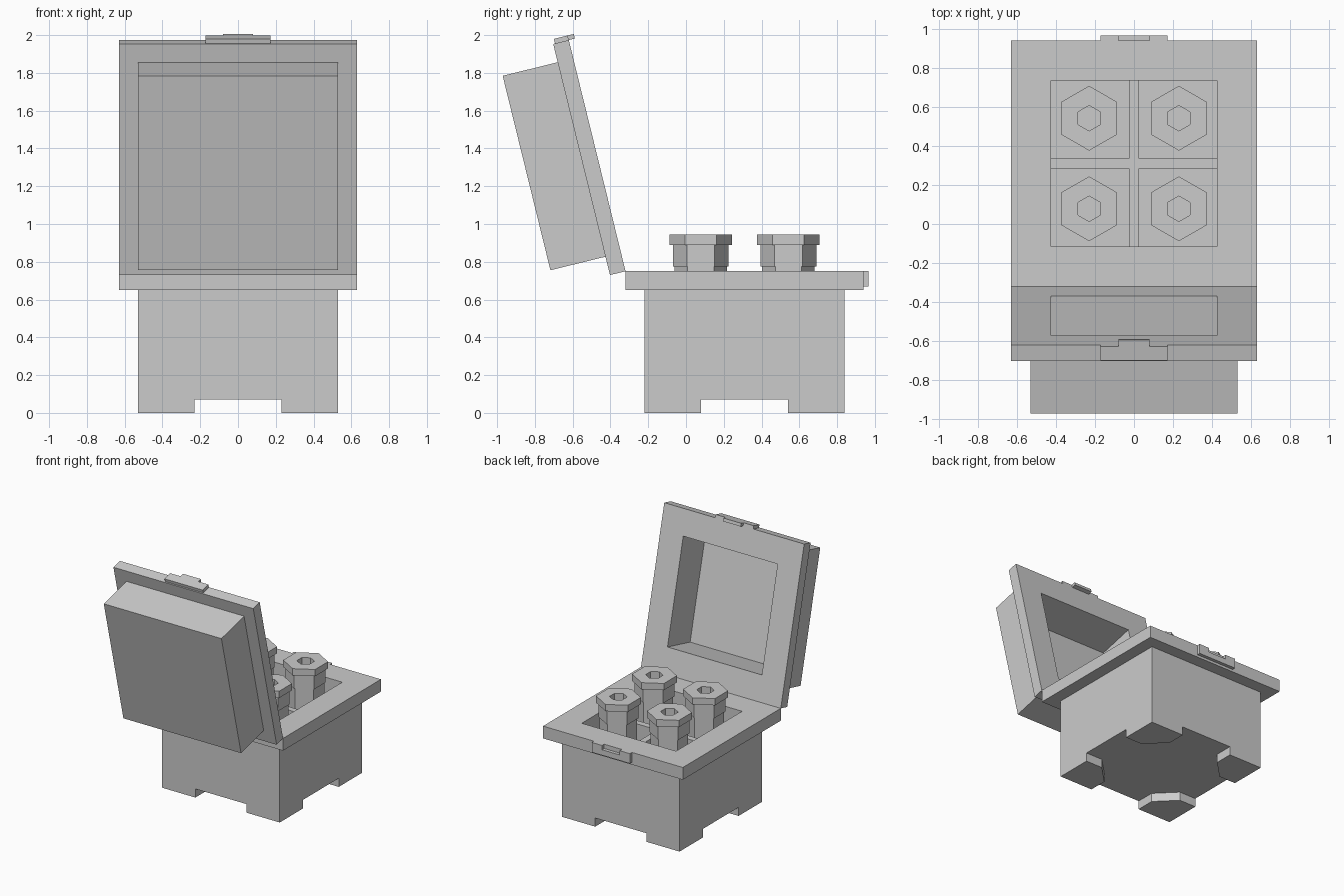
import bpy, bmesh
from math import cos, sin, pi, radians, sqrt
from mathutils import Matrix, Vector

if "Cube" in bpy.data.objects:
    bpy.data.objects.remove(bpy.data.objects["Cube"])

T = lambda x, y, z: Matrix.Translation((x, y, z))
RX = lambda deg: Matrix.Rotation(radians(deg), 4, 'X')


def finish(name, bm, mat):
    bmesh.ops.recalc_face_normals(bm, faces=bm.faces)
    me = bpy.data.meshes.new(name)
    bm.to_mesh(me)
    bm.free()
    ob = bpy.data.objects.new(name, me)
    ob.matrix_world = mat
    bpy.context.collection.objects.link(ob)
    return ob


def loft(name, sides, rings, mat):
    """Closed skin through polygon rings (radius, z); squares use half widths."""
    k, start = (sqrt(2), pi / 4) if sides == 4 else (1, pi / 2)
    bm = bmesh.new()
    loops = []
    for r, z in rings:
        loops.append([bm.verts.new((r * k * cos(start + 2 * pi * i / sides),
                                    r * k * sin(start + 2 * pi * i / sides), z))
                      for i in range(sides)])
    for a, b in zip(loops, loops[1:]):
        for i in range(sides):
            j = (i + 1) % sides
            bm.faces.new((a[i], a[j], b[j], b[i]))
    bm.faces.new(loops[0])
    bm.faces.new(loops[-1])
    return finish(name, bm, mat)


def prism(name, outline, z0, z1, mat):
    """Extrude a flat outline from z0 to z1."""
    bm = bmesh.new()
    face = bm.faces.new([bm.verts.new((x, y, z0)) for x, y in outline])
    ext = bmesh.ops.extrude_face_region(bm, geom=[face])
    vs = [g for g in ext['geom'] if isinstance(g, bmesh.types.BMVert)]
    bmesh.ops.translate(bm, verts=vs, vec=Vector((0, 0, z1 - z0)))
    return finish(name, bm, mat)


CY = 0.31           # centre of the base in y
base = T(0, CY, 0)

# Base box with rim and open cavity
loft("base_box", 4, [(.53, .07), (.53, .65), (.63, .65), (.63, .75),
                     (.425, .75), (.425, .17)], base)

# Corner feet with chamfered inner corner
for sx in (-1, 1):
    for sy in (-1, 1):
        pts = [(.53, .53), (.23, .53), (.23, .38), (.38, .23), (.53, .23)]
        prism("foot", [(sx * x, sy * y) for x, y in pts], 0, .07, base)

# Cross divider inside the cavity
w, l = .025, .425
prism("divider", [(w, w), (w, l), (-w, l), (-w, w), (-l, w), (-l, -w),
                  (-w, -w), (-w, -l), (w, -l), (w, -w), (l, -w), (l, w)],
      .17, .65, base)

# Four hexagonal canisters with socketed heads
for x in (-.23, .23):
    for y in (-.232, .232):
        loft("canister", 6, [(.139, .17), (.139, .775), (.148, .775), (.148, .89),
                             (.166, .89), (.166, .945), (.065, .945), (.065, .88)],
             base @ T(x, y, 0))

# Notched catch on the base rim
prism("base_catch", [(-.172, .67), (.172, .67), (.172, .75), (.08, .75),
                     (.08, .715), (-.08, .715), (-.08, .75), (-.172, .75)],
      -.967, -.94, RX(90))

# Open lid, tilted about the rear edge of the rim
lid = T(0, -.32, .75) @ RX(13.8) @ T(0, 0, .63) @ RX(90)
loft("lid", 4, [(.425, .30), (.425, 0), (.63, 0), (.63, .085),
                (.53, .085), (.53, .385)], lid)

# Catch tab on the free edge of the lid
prism("lid_catch", [(-.172, .075), (.172, .075), (.172, 0), (.08, 0),
                    (.08, -.033), (-.08, -.033), (-.08, 0), (-.172, 0)],
      -.655, -.63, lid @ RX(90))
